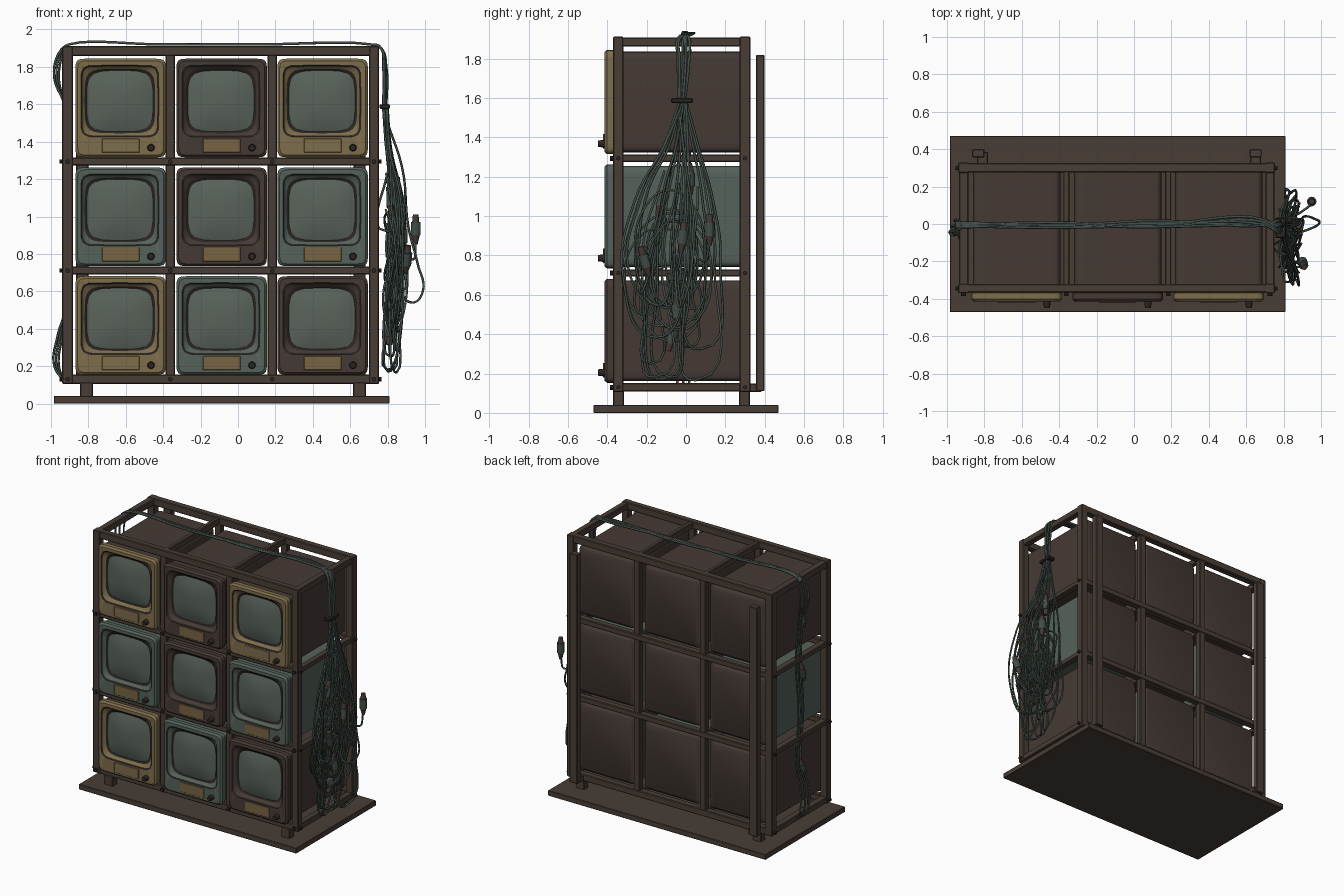
import bpy, bmesh, math, random
from mathutils import Vector

if "Cube" in bpy.data.objects:
    bpy.data.objects.remove(bpy.data.objects["Cube"])

random.seed(7)


def mat(name, hexcode):
    m = bpy.data.materials.new(name)
    c = [int(hexcode[i:i + 2], 16) / 255 for i in (0, 2, 4)]
    m.diffuse_color = [((v + 0.055) / 1.055) ** 2.4 if v > 0.04 else v / 12.92 for v in c] + [1]
    m.use_nodes = True
    m.node_tree.nodes["Principled BSDF"].inputs["Base Color"].default_value = m.diffuse_color
    return m


FRAME = mat("frame brown", "483D36")
DARK = mat("dark brown plastic", "453A35")
TAN = mat("tan plastic", "7E6D4B")
GREEN = mat("grey green plastic", "55625A")
SCREEN = mat("screen grey green", "59635A")
OUTLINE = mat("near black", "2B2522")
CABLE = mat("cable green", "434F48")
LABEL = mat("label tan", "776443")


def finish(name, bm, mats, smooth=True):
    bmesh.ops.recalc_face_normals(bm, faces=bm.faces)
    me = bpy.data.meshes.new(name)
    bm.to_mesh(me)
    bm.free()
    ob = bpy.data.objects.new(name, me)
    bpy.context.collection.objects.link(ob)
    for m in mats:
        me.materials.append(m)
    if smooth:
        bpy.ops.object.select_all(action='DESELECT')
        ob.select_set(True)
        bpy.context.view_layer.objects.active = ob
        bpy.ops.object.shade_smooth_by_angle(angle=math.radians(30))
    return ob


def box(name, x, y, z, m, bevel=0.005):
    bm = bmesh.new()
    bmesh.ops.create_cube(bm, size=1)
    for v in bm.verts:
        v.co = [(a + b) / 2 + c * (b - a) for (a, b), c in zip((x, y, z), v.co)]
    if bevel:
        bmesh.ops.bevel(bm, geom=bm.edges[:], offset=bevel, segments=1, affect='EDGES')
    return finish(name, bm, [m], False)


def rod(name, a, b, r1, r2, m, sides=12):
    a, b = Vector(a), Vector(b)
    bm = bmesh.new()
    bmesh.ops.create_cone(bm, cap_ends=True, segments=sides, radius1=r1, radius2=r2, depth=(b - a).length)
    q = (b - a).to_track_quat('Z', 'Y')
    for v in bm.verts:
        v.co = q @ v.co + (a + b) / 2
    return finish(name, bm, [m])


def cable(name, pts, r=0.0065, m=CABLE, cyclic=False):
    cu = bpy.data.curves.new(name, 'CURVE')
    cu.dimensions = '3D'
    cu.bevel_depth, cu.bevel_resolution, cu.resolution_u = r, 1, 7
    cu.use_fill_caps = True
    sp = cu.splines.new('BEZIER')
    sp.bezier_points.add(len(pts) - 1)
    sp.use_cyclic_u = cyclic
    for bp, p in zip(sp.bezier_points, pts):
        bp.co = p
        bp.handle_left_type = bp.handle_right_type = 'AUTO'
    ob = bpy.data.objects.new(name, cu)
    bpy.context.collection.objects.link(ob)
    cu.materials.append(m)
    bpy.ops.object.select_all(action='DESELECT')
    ob.select_set(True)
    bpy.context.view_layer.objects.active = ob
    bpy.ops.object.convert(target='MESH')
    return ob


def plug(p, d):
    # stepped connector: body, collar, tip
    p, d = Vector(p), Vector(d).normalized()
    rod("plug_body", p, p + d * 0.07, 0.026, 0.026, CABLE)
    rod("plug_collar", p + d * 0.07, p + d * 0.11, 0.019, 0.015, DARK)
    rod("plug_strain_relief", p - d * 0.05, p, 0.010, 0.022, DARK)


def television(name, cx, cz, shell, body):
    # rings from the back panel round to the middle of the bulging screen:
    # (half width, half height, squareness, y, screen-centred, material of band leading here)
    hw, hh = 0.2425, 0.264
    rings = [(hw - 0.03, hh - 0.03, 16, 0.290, 0, 2), (hw - 0.008, hh - 0.008, 16, 0.275, 0, 2),
             (hw - 0.008, hh - 0.008, 16, -0.365, 0, 1), (hw, hh, 16, -0.370, 0, 0),
             (hw, hh, 16, -0.402, 0, 0), (hw - 0.012, hh - 0.012, 16, -0.415, 0, 0),
             (0.208, 0.192, 10, -0.415, 1, 0), (0.200, 0.184, 9, -0.408, 1, 3),
             (0.188, 0.172, 5, -0.388, 1, 0), (0.177, 0.163, 4, -0.382, 1, 3),
             (0.130, 0.120, 3.3, -0.396, 1, 4), (0.065, 0.06, 2.5, -0.405, 1, 4), (0.02, 0.02, 2, -0.407, 1, 4)]
    bm = bmesh.new()
    n, prev = 48, None
    for w, h, e, y, s, mi in rings:
        cur = []
        for i in range(n):
            c, q = math.cos(2 * math.pi * i / n), math.sin(2 * math.pi * i / n)
            cur.append(bm.verts.new((cx - 0.004 * s + w * math.copysign(abs(c) ** (2 / e), c), y,
                                     cz + 0.037 * s + h * math.copysign(abs(q) ** (2 / e), q))))
        if prev:
            for i in range(n):
                j = (i + 1) % n
                bm.faces.new((prev[i], prev[j], cur[j], cur[i])).material_index = mi
        else:
            bm.faces.new(cur).material_index = 2
        prev = cur
    bm.faces.new(prev).material_index = 4
    finish(name, bm, [shell, body, DARK, OUTLINE, SCREEN])
    # label plate and knob on the chin
    box(name + "_label", (cx - 0.1, cx + 0.1), (-0.422, -0.414), (cz - 0.238, cz - 0.163),
        TAN if shell == TAN else LABEL, 0.002)
    rod(name + "_knob", (cx + 0.162, -0.414, cz - 0.212), (cx + 0.162, -0.448, cz - 0.212), 0.02, 0.016, OUTLINE)


# base board and feet
box("base_board", (-0.985, 0.81), (-0.47, 0.47), (0, 0.04), FRAME, 0.003)
for fx in (-0.81, 0.65):
    for fy in (-0.343, 0.297):
        box("foot", (fx - 0.035, fx + 0.035), (fy - 0.027, fy + 0.027), (0.035, 0.115), FRAME)
    box("rear_pole", (fx - 0.055 if fx < 0 else fx - 0.033, fx + 0.01 if fx < 0 else fx + 0.033),
        (0.355, 0.40), (0.11, 1.82), FRAME)
    box("pole_bracket", (fx - 0.03, fx + 0.03), (0.30, 0.385), (0.105, 0.15), FRAME)

# rack: posts, long rails and depth rails
XS = [(-0.94, -0.882), (-0.388, -0.336), (0.157, 0.209), (0.70, 0.754)]
ZS = [(0.105, 0.155), (0.69, 0.732), (1.272, 1.315), (1.858, 1.912)]
YS = [(-0.37, -0.318), (0.272, 0.328)]
for ya, yb in YS:
    for k, x in enumerate(XS):
        t = 0 if k in (0, 3) else 0.006
        box("rack_post", x, (ya + t, yb - t), (0.105, 1.912 - t), FRAME)
    for z in ZS:
        box("rack_long_rail", (-0.935, 0.75), (ya + 0.003, yb - 0.003), z, FRAME)
for k, x in enumerate(XS):
    for z in ZS:
        t = 0.004 if k in (0, 3) else 0.01
        box("rack_depth_rail", (x[0] + t, x[1] - t), (-0.35, 0.31), (z[0] + 0.003, z[1] - 0.003), FRAME)

# bolts at the shelf joints
for za, zb in ZS[:3]:
    z = (za + zb) / 2
    for y in (-0.344, 0.30):
        rod("side_bolt", (-0.955, y, z), (0.768, y, z), 0.011, 0.011, OUTLINE, 8)
    for x in XS:
        xm = (x[0] + x[1]) / 2
        rod("front_bolt", (xm, -0.36, z), (xm, -0.385, z), 0.013, 0.013, OUTLINE, 8)

# nine televisions, top row first
shells = [[TAN, DARK, TAN], [GREEN, DARK, GREEN], [TAN, GREEN, DARK]]
for r, row in enumerate(shells):
    for c, s in enumerate(row):
        television("television", -0.6275 + 0.54 * c, 1.58 - 0.5815 * r, s, GREEN if s == GREEN else DARK)

# cable bundle across the top and down to the tie on the right
for i in range(7):
    o = [random.uniform(-0.018, 0.018) for _ in range(6)]
    cable("top_cable", [(-0.95, o[0], 1.89), (-0.90, o[0], 1.921), (-0.4, o[1] - 0.005, 1.92),
                        (0.1, o[2], 1.92), (0.70, o[3] + 0.01, 1.921), (0.765, o[4] * 2 - 0.01, 1.90),
                        (0.785 + o[5] / 2, o[4] * 2 - 0.01, 1.80), (0.785 + o[5] / 2, o[4] - 0.02, 1.58)], 0.0075)
box("cable_tie", (0.757, 0.812), (-0.075, 0.035), (1.575, 1.60), OUTLINE)
box("cable_tie_low", (0.80, 0.84), (-0.10, 0.0), (0.67, 0.71), CABLE)

# tangled loops hanging on the right side
R = random.uniform
for i in range(15):
    t = i / 14
    a = -0.33 + 0.52 * t + R(-0.03, 0.03)
    b = R(-0.27, 0.14)
    x = 0.80 + R(0, 0.09)
    low = R(0.16, 0.55)
    cable("hanging_cable", [(0.785 + R(-.01, .015), R(-0.04, 0.0), 1.60), (0.80 + R(-.01, .02), a * 0.35, 1.36),
                            (x, a * 0.8, R(1.0, 1.15)), (x + R(-.02, .03), a, R(0.6, 0.8)),
                            (R(0.79, 0.86), (a + b) / 2, low), (x + R(-.03, .04), b, low + 0.25),
                            (R(0.79, 0.9), b * 0.5, R(0.85, 1.25))])
for i in range(7):
    yc, zc, ry, rz = R(-0.16, 0.0), R(0.55, 0.85), R(0.12, 0.2), R(0.16, 0.32)
    x0, ph = R(0.80, 0.86), R(0, 6)
    cable("coiled_cable", [(x0 + 0.025 * math.sin(k * 1.57 + ph), yc + ry * math.cos(k * math.pi / 4),
                            zc + rz * math.sin(k * math.pi / 4)) for k in range(8)], 0.006, CABLE, True)
# wide outer loop
cable("outer_loop", [(0.80, -0.03, 1.5), (0.88, 0.0, 1.25), (0.91, 0.04, 0.95), (0.96, 0.03, 0.75),
                     (0.988, 0.0, 0.60), (0.93, -0.03, 0.54), (0.86, -0.05, 0.62), (0.83, -0.05, 0.8)])
# plugs in the tangle
for p, d in [((0.95, 0.12, 0.90), (0, 0, 1)), ((0.88, -0.02, 0.86), (0, 0.1, 1)), ((0.82, -0.13, 1.05), (0, 0.35, 1)),
             ((0.83, 0.02, 1.22), (0, 0, -1)), ((0.83, -0.05, 0.55), (0, 0.1, -1)), ((0.90, -0.20, 0.74), (0.1, -0.3, 1)),
             ((0.81, -0.06, 0.42), (0, -0.3, -1))]:
    plug(p, d)
    cable("plug_lead", [Vector(p) - Vector(d).normalized() * 0.04, (p[0] - 0.02, p[1] - 0.03, p[2] - 0.13 * d[2]),
                        (0.81, p[1] * 0.5, p[2] + 0.25)])

# cables running down the left side, bulging at the top and bottom
for i in range(3):
    y, s = -0.04 + 0.03 * i, 0.012 * i
    cable("left_cable", [(-0.92, y / 2, 1.915), (-0.965 + s, y, 1.86), (-0.982 + s, y, 1.74), (-0.93, y - 0.02, 1.60),
                         (-0.92, y, 1.30), (-0.92, y - 0.03, 0.9), (-0.925, y, 0.5), (-0.965 + s, y - 0.02, 0.36),
                         (-0.982 + s, y, 0.20), (-0.93, y - 0.01, 0.12)])
for z in (1.62, 1.22, 0.5):
    plug((-0.915, -0.05, z), (0, -0.3, -1))
